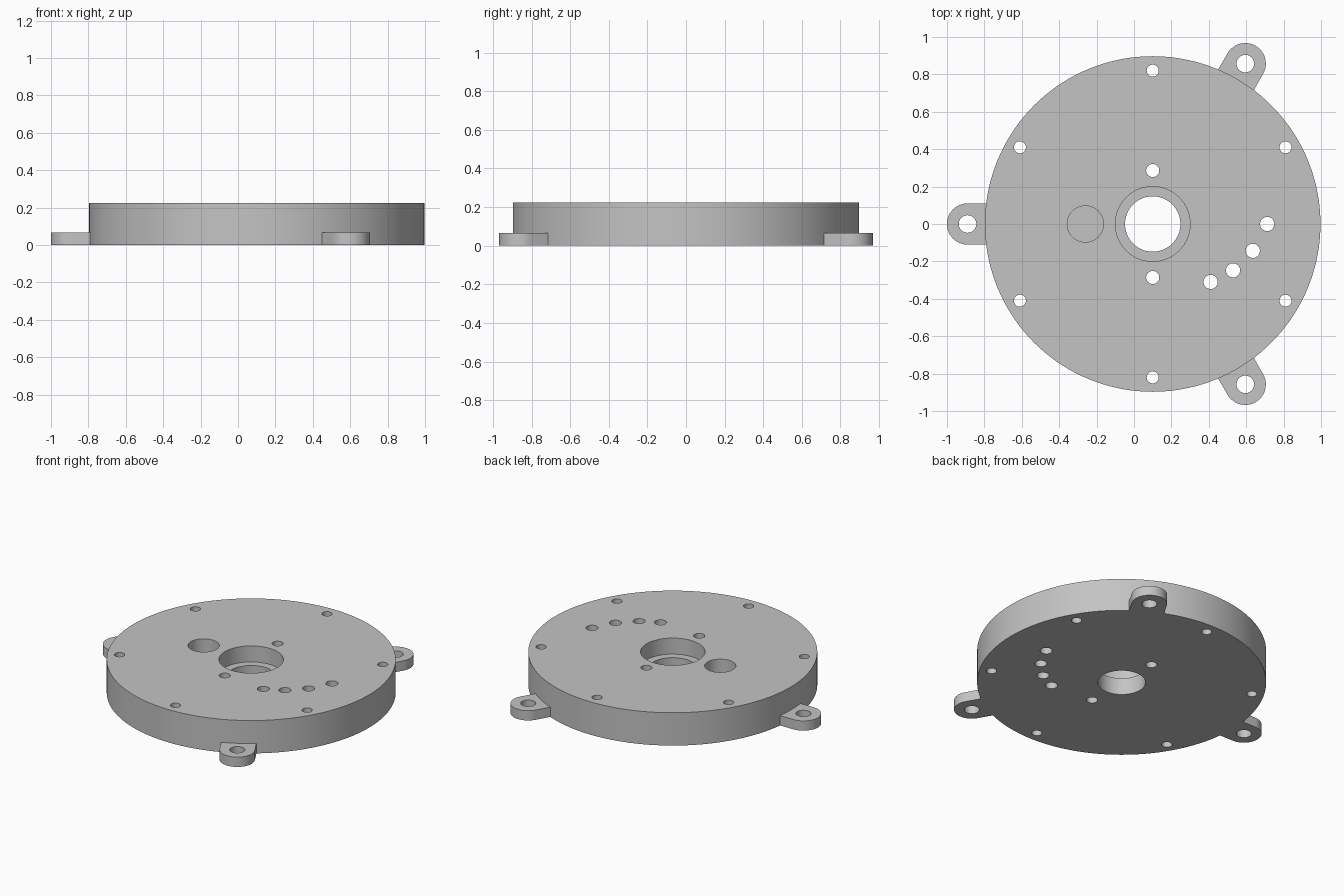
import bpy, bmesh
from math import sin, cos, pi, radians
from mathutils import Matrix, Vector

CENTRE = Vector((0.1, 0, 0))   # axis of the round body
HEIGHT = 0.225
TAB_HEIGHT = 0.067

if "Cube" in bpy.data.objects:
    bpy.data.objects.remove(bpy.data.objects["Cube"])

grey = bpy.data.materials.new("plain grey")
grey.use_nodes = True
grey.diffuse_color = (0.55, 0.55, 0.55, 1)
grey.node_tree.nodes["Principled BSDF"].inputs["Base Color"].default_value = grey.diffuse_color


def prism(name, outline, depth, matrix=Matrix()):
    """Extrude a closed 2D outline along local z."""
    bm = bmesh.new()
    face = bm.faces.new([bm.verts.new((x, y, 0)) for x, y in outline])
    top = bmesh.ops.extrude_face_region(bm, geom=[face])["geom"]
    bmesh.ops.translate(bm, vec=(0, 0, depth),
                        verts=[v for v in top if isinstance(v, bmesh.types.BMVert)])
    bm.transform(matrix)
    bmesh.ops.recalc_face_normals(bm, faces=bm.faces)
    mesh = bpy.data.meshes.new(name)
    bm.to_mesh(mesh)
    bm.free()
    mesh.materials.append(grey)
    obj = bpy.data.objects.new(name, mesh)
    bpy.context.collection.objects.link(obj)
    return obj


def arc(radius, start=0, end=2 * pi, steps=32, x=0, y=0):
    return [(x + radius * cos(start + (end - start) * i / steps),
             y + radius * sin(start + (end - start) * i / steps)) for i in range(steps)]


def combine(target, tool, operation="DIFFERENCE"):
    """Apply a boolean and discard the tool."""
    tool.hide_render = True
    mod = target.modifiers.new("shape", "BOOLEAN")
    mod.operation, mod.solver, mod.object = operation, "EXACT", tool
    bpy.context.view_layer.objects.active = target
    bpy.ops.object.modifier_apply(modifier=mod.name)
    bpy.data.objects.remove(tool)


def polar(radius, degrees):
    a = radians(degrees)
    return CENTRE + Vector((radius * cos(a), radius * sin(a), 0))


def drill(target, radius, pos, bottom=-0.1, steps=32):
    combine(target, prism("hole_cutter", arc(radius, steps=steps), 0.5,
                          Matrix.Translation((pos.x, pos.y, bottom))))


# Round body
body = prism("round_body", arc(0.897, steps=144), HEIGHT, Matrix.Translation(CENTRE))

# Three rounded mounting tabs
for angle in (60, 180, 300):
    outline = [(0.8, -0.11)] + arc(0.11, -pi / 2, pi / 2, 24, x=0.99) + [(0.99, 0.11), (0.8, 0.11)]
    tab = prism("mounting_tab", outline, TAB_HEIGHT,
                Matrix.Translation(CENTRE) @ Matrix.Rotation(radians(angle), 4, "Z"))
    combine(body, tab, "UNION")
    drill(body, 0.047, polar(0.99, angle))

# Centre bore, its counterbore and the blind pocket beside it
drill(body, 0.148, CENTRE, steps=64)
drill(body, 0.2, CENTRE, bottom=HEIGHT - 0.11, steps=64)
drill(body, 0.097, polar(0.36, 180), bottom=HEIGHT - 0.11, steps=48)

# Screw holes around the rim and beside the bore
for i in range(6):
    drill(body, 0.032, polar(0.82, 30 + 60 * i))
for angle in (90, 270):
    drill(body, 0.035, polar(0.286, angle))

# Arched cable channel along the underside, open at the rim
arch = [(-0.055, -0.05), (0.055, -0.05)] + arc(0.055, 0, pi, 24, y=0.055) + [(-0.055, 0.055)]
# local x -> sideways, local y -> up, local z -> outwards
axes = Matrix(((0, 0, 1, 0), (1, 0, 0, 0), (0, 1, 0, 0), (0, 0, 0, 1)))
combine(body, prism("channel_cutter", arch, 0.5,
                    Matrix.Translation(CENTRE) @ Matrix.Rotation(radians(-15), 4, "Z")
                    @ Matrix.Translation((0.553, 0, 0)) @ axes))

# Sweep of four indicator holes, linked by shallow slots underneath
points = [polar(0.612 - 0.058 * i, -15 * i) for i in range(4)]
for p, q in zip(points, points[1:]):
    step = q - p
    slot = [(0, -0.025), (step.length, -0.025), (step.length, 0.025), (0, 0.025)]
    combine(body, prism("slot_cutter", slot, 0.11, Matrix.Translation(p - Vector((0, 0, 0.05)))
                        @ Vector((1, 0, 0)).rotation_difference(step).to_matrix().to_4x4()))
for p in points:
    drill(body, 0.038, p)

# Smooth the round walls, keep the rims crisp
bpy.ops.object.select_all(action="DESELECT")
body.select_set(True)
bpy.context.view_layer.objects.active = body
bpy.ops.object.shade_smooth_by_angle(angle=radians(30))
